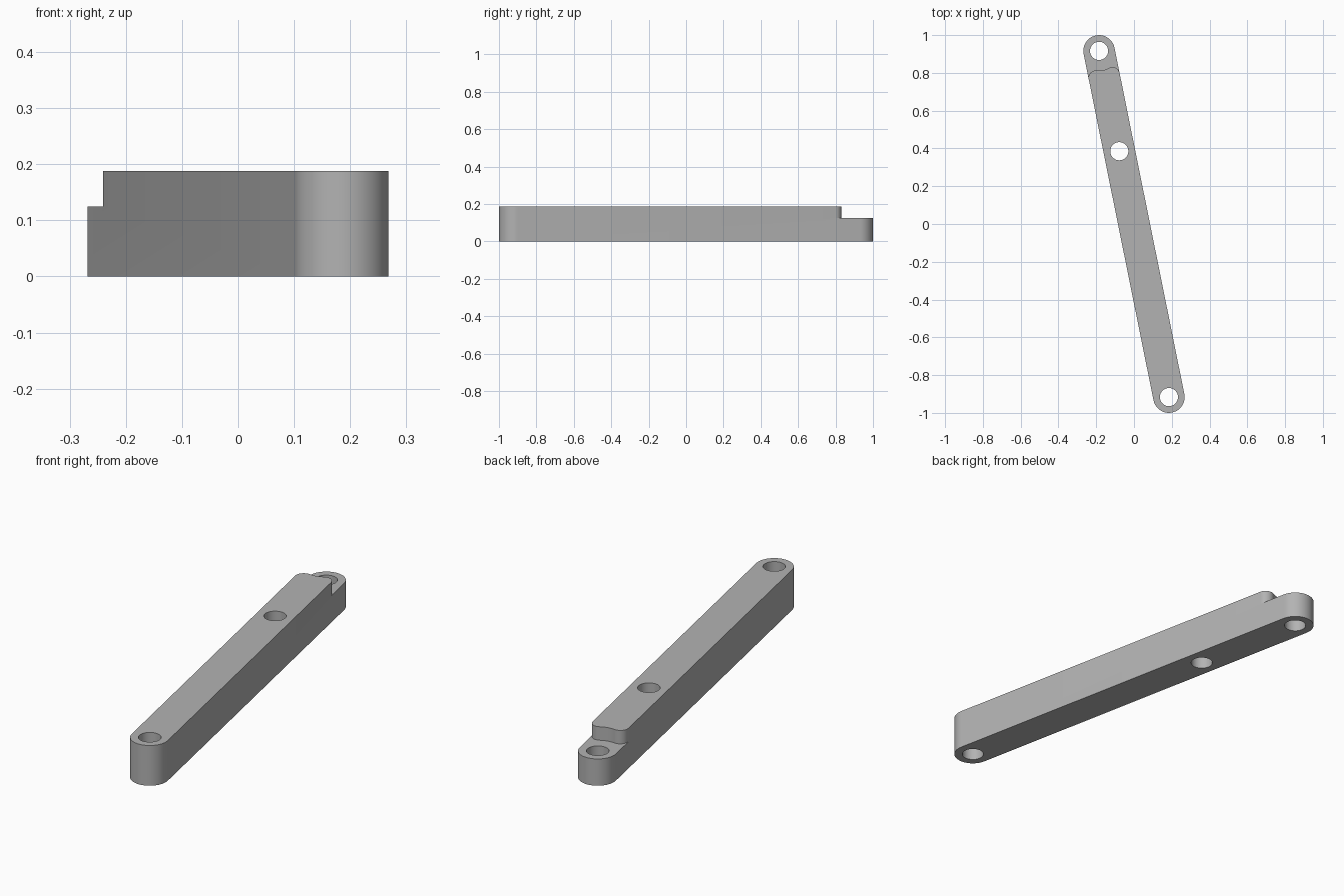
import bpy, bmesh
from math import pi, sin, cos, atan2, sqrt
from mathutils import Matrix

if "Cube" in bpy.data.objects:
    bpy.data.objects.remove(bpy.data.objects["Cube"], do_unlink=True)

HEIGHT, STEP = 0.188, 0.125        # full bar and lowered tip
RADIUS, HOLE = 0.0833, 0.048
PIVOT = 0.935                      # end hole distance from the centre
TILT = atan2(0.185, 0.917)         # bar leans away from the y axis

grey = bpy.data.materials.new("grey metal")
grey.use_nodes = True
colour = (0.45, 0.45, 0.45, 1)
grey.diffuse_color = colour
grey.node_tree.nodes["Principled BSDF"].inputs["Base Color"].default_value = colour


def arc(x, y, r, start, end, steps):
    return [(x + r * cos(start + (end - start) * i / steps),
             y + r * sin(start + (end - start) * i / steps)) for i in range(steps + 1)]


def prism(name, outline, bottom, top):
    """Extrude a flat outline upward."""
    bm = bmesh.new()
    face = bm.faces.new([bm.verts.new((x, y, bottom)) for x, y in outline])
    moved = bmesh.ops.extrude_face_region(bm, geom=[face])["geom"]
    bmesh.ops.translate(bm, vec=(0, 0, top - bottom),
                        verts=[v for v in moved if isinstance(v, bmesh.types.BMVert)])
    bmesh.ops.recalc_face_normals(bm, faces=bm.faces)
    mesh = bpy.data.meshes.new(name)
    bm.to_mesh(mesh)
    bm.free()
    mesh.materials.append(grey)
    obj = bpy.data.objects.new(name, mesh)
    bpy.context.collection.objects.link(obj)
    return obj


# Bar with two round ends
bar = prism("link_bar", arc(0, PIVOT, RADIUS, 0, pi, 32)
            + arc(0, -PIVOT, RADIUS, pi, 2 * pi, 32), 0, HEIGHT)

# Lowered tip: hollow clearance arc blended into two rounded shoulders
clear, shoulder, side = 0.105, 0.038, 0.0453
centre_y = PIVOT - sqrt((clear + shoulder) ** 2 - side ** 2)
lean = atan2(PIVOT - centre_y, side)
edge = (arc(-side, centre_y, shoulder, pi, lean, 10)
        + arc(0, PIVOT, clear, pi + lean, 2 * pi - lean, 10)[1:-1]
        + arc(side, centre_y, shoulder, pi - lean, 0, 10))
tip = [(-0.2, centre_y)] + edge + [(0.2, centre_y), (0.2, 1.2), (-0.2, 1.2)]
cutters = [prism("tip_cutter", tip, STEP, 0.4)]

# Three pin holes
for y in (-PIVOT, 0.393, PIVOT):
    cutters.append(prism("hole_cutter", arc(0, y, HOLE, 0, 2 * pi, 48)[:-1], -0.1, 0.4))

for cutter in cutters:
    cutter.hide_render = True
    cut = bar.modifiers.new("cut", "BOOLEAN")
    cut.operation, cut.solver, cut.object = "DIFFERENCE", "EXACT", cutter

# Bake the cuts and drop the cutters
bpy.context.view_layer.update()
mesh = bpy.data.meshes.new_from_object(bar.evaluated_get(bpy.context.evaluated_depsgraph_get()))
bar.modifiers.clear()
bar.data = mesh
for cutter in cutters:
    bpy.data.objects.remove(cutter, do_unlink=True)
mesh.transform(Matrix.Rotation(TILT, 4, "Z"))

bpy.ops.object.select_all(action="DESELECT")
bar.select_set(True)
bpy.context.view_layer.objects.active = bar
bpy.ops.object.shade_smooth_by_angle(angle=pi / 6)
